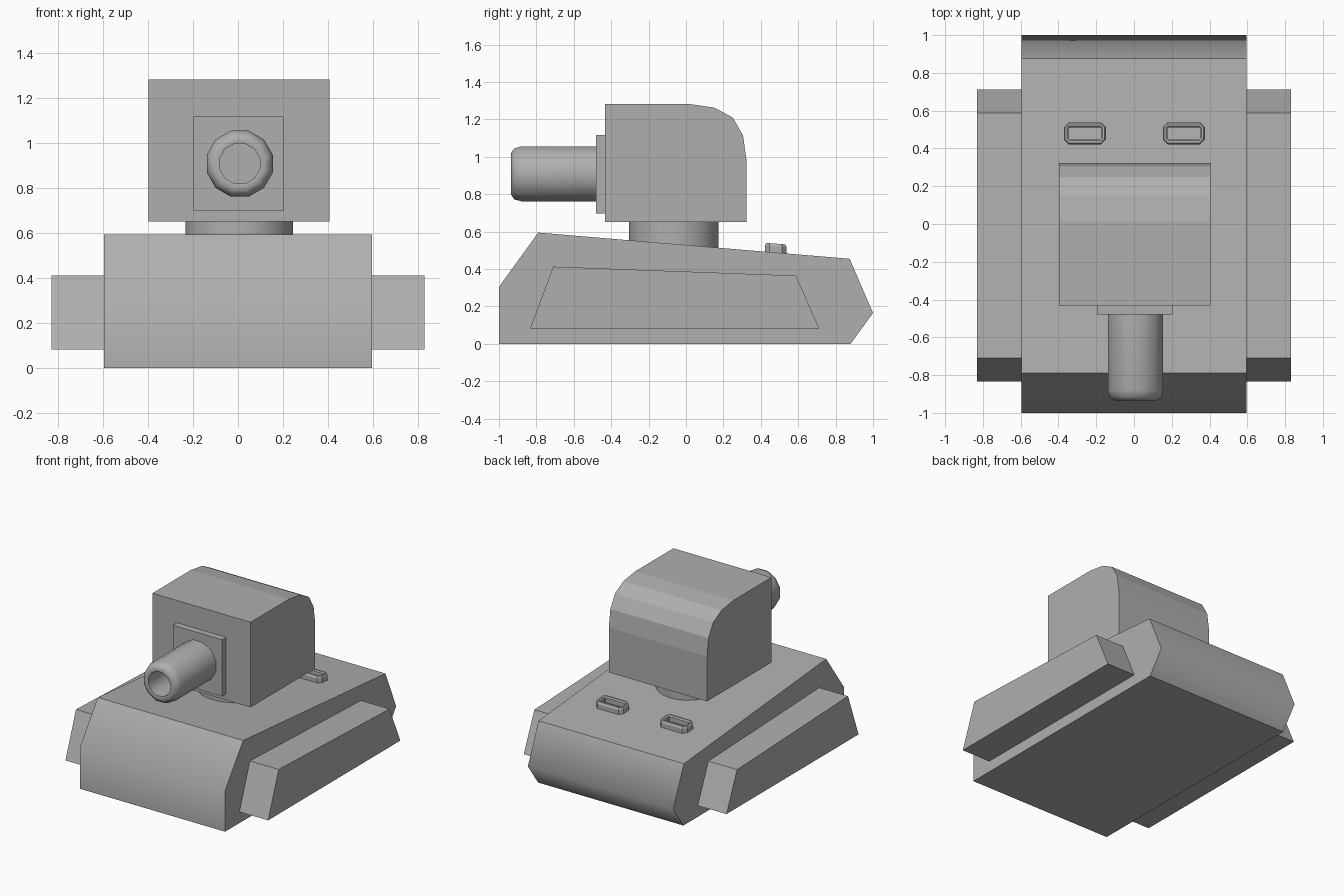
import bpy, bmesh, math

if "Cube" in bpy.data.objects:
    bpy.data.objects.remove(bpy.data.objects["Cube"])

# Dark grey paint shared by all parts
paint = bpy.data.materials.new("dark_grey_paint")
paint.diffuse_color = (0.43, 0.43, 0.43, 1)
paint.use_nodes = True
paint.node_tree.nodes["Principled BSDF"].inputs["Base Color"].default_value = paint.diffuse_color


def finish(name, bm):
    bmesh.ops.recalc_face_normals(bm, faces=bm.faces[:])
    mesh = bpy.data.meshes.new(name)
    bm.to_mesh(mesh)
    bm.free()
    mesh.materials.append(paint)
    obj = bpy.data.objects.new(name, mesh)
    bpy.context.collection.objects.link(obj)
    return obj


def prism(name, profile, x0, x1, soft=()):
    """Extrude a (y, z) profile along x; soft lists profile corners shaded smooth."""
    bm = bmesh.new()
    a = [bm.verts.new((x0, y, z)) for y, z in profile]
    b = [bm.verts.new((x1, y, z)) for y, z in profile]
    bm.faces.new(a)
    bm.faces.new(b[::-1])
    n = len(profile)
    for i in range(n):
        j = (i + 1) % n
        bm.faces.new((a[i], b[i], b[j], a[j]))
    for f in bm.faces:
        f.smooth = bool(soft)
    keep = [bm.edges.get((a[i], b[i])) for i in soft]
    for e in bm.edges:
        e.smooth = e in keep
    return finish(name, bm)


def lathe(name, profile, sides, place, angle):
    """Spin an (r, h) profile; place maps (a, b, h) to a position."""
    bm = bmesh.new()
    rings = []
    for r, h in profile:
        ring = []
        for k in range(sides):
            t = 2 * math.pi * (k + 0.5) / sides
            ring.append(bm.verts.new(place(r * math.cos(t), r * math.sin(t), h)))
        rings.append(ring)
    for p, q in zip(rings, rings[1:]):
        for k in range(sides):
            m = (k + 1) % sides
            bm.faces.new((p[k], p[m], q[m], q[k]))
    bm.faces.new(rings[0])
    bm.faces.new(rings[-1])
    obj = finish(name, bm)
    bpy.ops.object.select_all(action='DESELECT')
    obj.select_set(True)
    bpy.context.view_layer.objects.active = obj
    bpy.ops.object.shade_smooth_by_angle(angle=math.radians(angle))
    return obj


# Hull with soft nose and tail creases
prism("hull", [(-1, 0), (0.88, 0), (1, 0.165), (0.875, 0.455),
               (-0.79, 0.595), (-1, 0.305)], -0.595, 0.595, soft=(2, 5))

# Track guards on both sides
guard = [(-0.833, 0.083), (0.712, 0.083), (0.588, 0.365), (-0.71, 0.413)]
prism("right_track_guard", guard, 0.595, 0.83)
prism("left_track_guard", guard, -0.83, -0.595)

# Turret ring
lathe("turret_ring", [(0.24, 0.48), (0.24, 0.66)], 32,
      lambda a, b, h: (a + 0.005, b - 0.065, h), 40)

# Turret with faceted rounded back
prism("turret", [(-0.432, 0.653), (0.323, 0.653), (0.323, 0.985), (0.305, 1.115),
                 (0.25, 1.21), (0.152, 1.263), (0.015, 1.283), (-0.432, 1.283)],
      -0.398, 0.406)

# Gun plate and hollow barrel
prism("gun_plate", [(-0.48, 0.698), (-0.43, 0.698), (-0.43, 1.118), (-0.48, 1.118)],
      -0.197, 0.205)
lathe("barrel", [(0.152, -0.47), (0.152, -0.88), (0.141, -0.918), (0.115, -0.935),
                 (0.092, -0.93), (0.092, -0.6)], 12,
      lambda a, b, h: (a + 0.008, h, b + 0.909), 60)


def vent(name, cx):
    """Chamfered rectangular rim with a sunken middle, tilted with the deck."""
    bm = bmesh.new()
    rings = []
    # half width, half depth, corner cut, height
    for w, d, c, h in [(0.111, 0.058, 0.025, -0.015), (0.111, 0.058, 0.025, 0.034),
                       (0.104, 0.050, 0.018, 0.048), (0.094, 0.038, 0.008, 0.048),
                       (0.086, 0.030, 0.004, 0.040), (0.086, 0.030, 0.004, 0.006)]:
        pts = [(w, d - c), (w - c, d), (c - w, d), (-w, d - c),
               (-w, c - d), (c - w, -d), (w - c, -d), (w, c - d)]
        rings.append([bm.verts.new((cx + x, 0.48 + y, 0.488 + h - 0.084 * y))
                      for x, y in pts])
    for p, q in zip(rings, rings[1:]):
        for k in range(8):
            m = (k + 1) % 8
            bm.faces.new((p[k], p[m], q[m], q[k]))
    bm.faces.new(rings[0])
    bm.faces.new(rings[-1])
    finish(name, bm)


# Pair of rear deck vents
vent("left_vent", -0.26)
vent("right_vent", 0.264)
